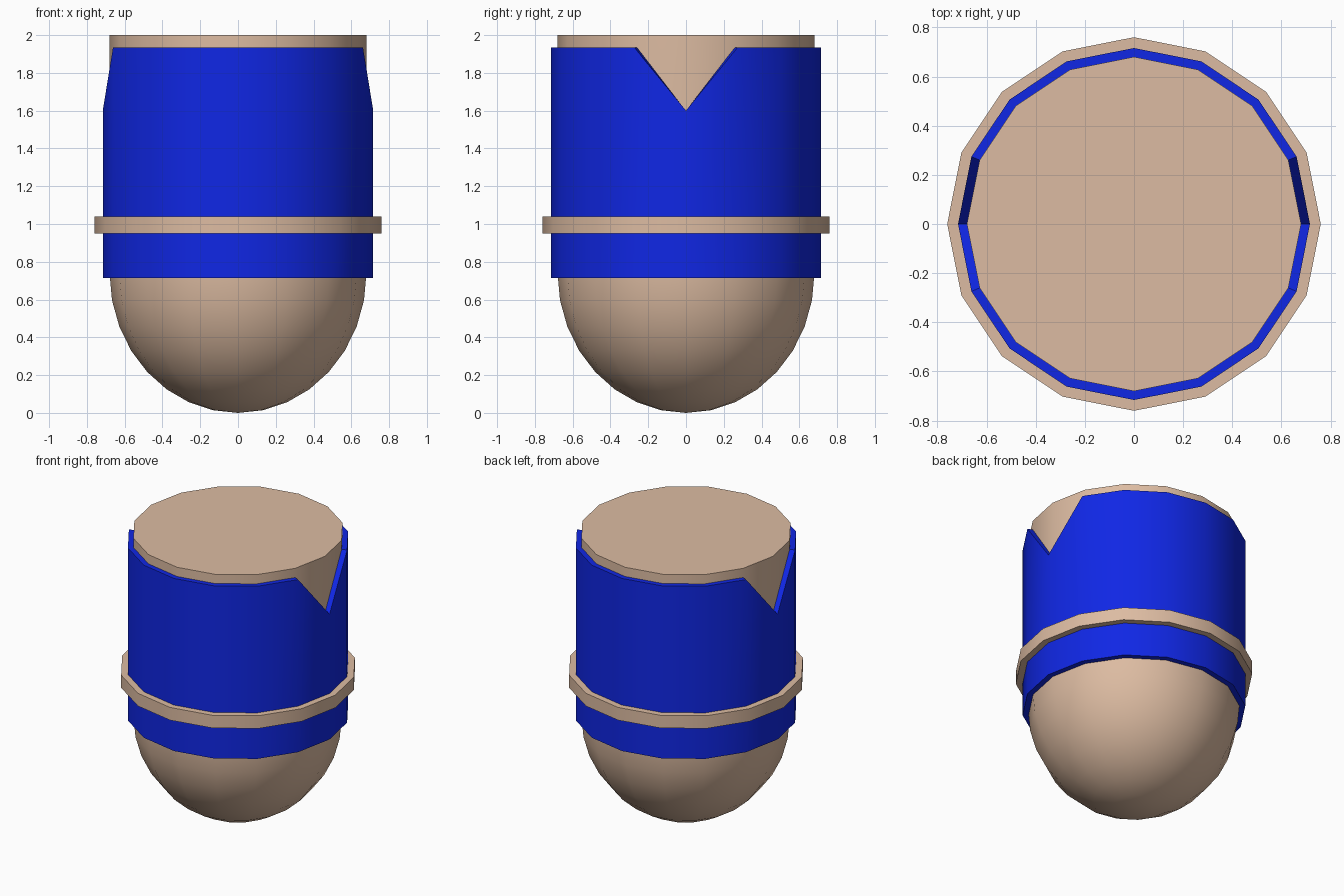
import bpy, bmesh, math

cube = bpy.data.objects.get("Cube")
if cube:
    bpy.data.objects.remove(cube, do_unlink=True)

SIDES = 16


def material(name, rgb):
    mat = bpy.data.materials.new(name)
    mat.use_nodes = True
    mat.diffuse_color = (*rgb, 1)
    mat.node_tree.nodes["Principled BSDF"].inputs["Base Color"].default_value = (*rgb, 1)
    return mat


def lathe(name, profile, mat, closed=False, adjust=None):
    """Revolve (radius, height) points; radius 0 makes a pole."""
    bm = bmesh.new()
    rings = []
    for r, z in profile:
        if r == 0:
            rings.append([bm.verts.new((0, 0, z))] * SIDES)
            continue
        ring = []
        for i in range(SIDES):
            a = math.tau * i / SIDES
            height = adjust(i, z) if adjust else z
            ring.append(bm.verts.new((r * math.cos(a), r * math.sin(a), height)))
        rings.append(ring)
    pairs = list(zip(rings, rings[1:]))
    if closed:
        pairs.append((rings[-1], rings[0]))
    for low, high in pairs:
        for i in range(SIDES):
            j = (i + 1) % SIDES
            corners = dict.fromkeys((low[i], low[j], high[j], high[i]))
            bm.faces.new(list(corners))
    if not closed:
        bm.faces.new(rings[-1])
    bmesh.ops.recalc_face_normals(bm, faces=bm.faces)
    mesh = bpy.data.meshes.new(name)
    bm.to_mesh(mesh)
    bm.free()
    mesh.materials.append(mat)
    obj = bpy.data.objects.new(name, mesh)
    bpy.context.collection.objects.link(obj)
    bpy.ops.object.select_all(action='DESELECT')
    obj.select_set(True)
    bpy.context.view_layer.objects.active = obj
    bpy.ops.object.shade_smooth_by_angle(angle=math.radians(30))
    return obj


def band(inner, outer, bottom, top):
    return [(inner, bottom), (outer, bottom), (outer, top), (inner, top)]


tan = material("tan", (0.72, 0.50, 0.36))
blue = material("blue", (0.005, 0.02, 0.78))

# Solid core: rounded bottom, straight wall, flat lid
R, DOME, TOP = 0.68, 0.74, 2.0
core = [(0, 0)]
for k in range(1, 9):
    t = k * math.pi / 16
    core.append((R * math.sin(t), DOME * (1 - math.cos(t))))
core.append((R, TOP))
lathe("body_core", core, tan)


# Sleeve with a V notch on the left and right sides
RIM, NOTCH = 1.935, 1.6


def cut_notch(i, z):
    return NOTCH if z == RIM and i % (SIDES // 2) == 0 else z


lathe("sleeve", band(0.676, 0.716, 0.715, RIM), blue, True, cut_notch)

# Raised belt round the sleeve
lathe("belt", band(0.7, 0.76, 0.95, 1.04), tan, True)
